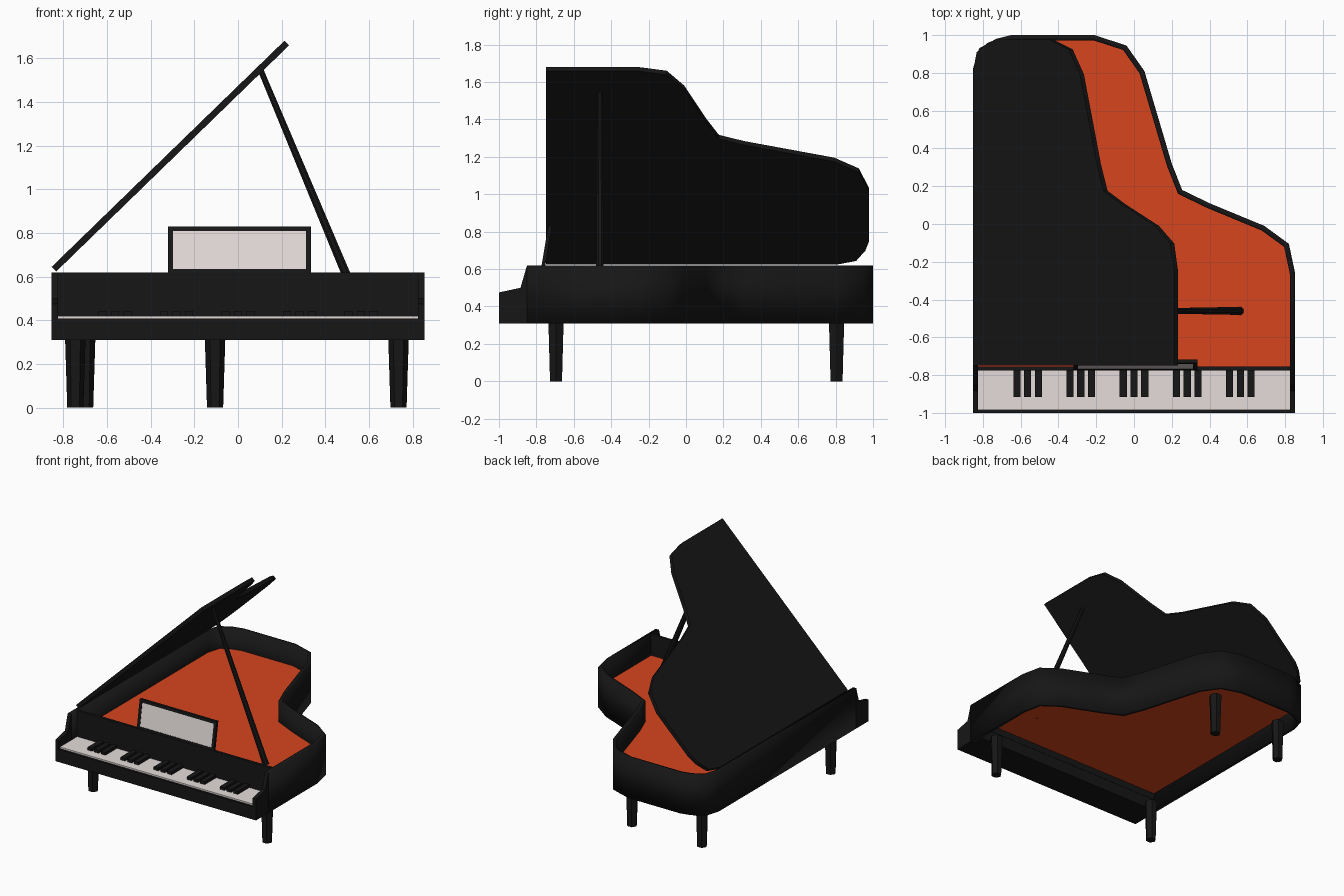
import bpy, bmesh, math
from mathutils import Vector

if "Cube" in bpy.data.objects:
    bpy.data.objects.remove(bpy.data.objects["Cube"])


def material(name, r, g, b):
    m = bpy.data.materials.new(name)
    m.diffuse_color = (r, g, b, 1)
    m.use_nodes = True
    m.node_tree.nodes["Principled BSDF"].inputs["Base Color"].default_value = m.diffuse_color
    return m


BLACK = material("black lacquer", 0.008, 0.008, 0.008)
ORANGE = material("orange soundboard", 0.68, 0.06, 0.013)
IVORY = material("ivory", 0.78, 0.72, 0.70)


def make(name, verts, faces, mat, thickness=0, offset=-1, smooth=False):
    mesh = bpy.data.meshes.new(name)
    mesh.from_pydata(verts, [], faces)
    mesh.materials.append(mat)
    ob = bpy.data.objects.new(name, mesh)
    bpy.context.collection.objects.link(ob)
    if thickness:
        mod = ob.modifiers.new("thickness", 'SOLIDIFY')
        mod.thickness, mod.offset, mod.use_even_offset = thickness, offset, True
    if smooth:
        bpy.ops.object.select_all(action='DESELECT')
        ob.select_set(True)
        bpy.context.view_layer.objects.active = ob
        bpy.ops.object.shade_smooth_by_angle(angle=math.radians(30))
    return ob


def prism(name, low, high, mat):
    """Solid between two matching loops of points."""
    n = len(low)
    faces = [tuple(range(n))[::-1], tuple(range(n, 2 * n))]
    faces += [(i, (i + 1) % n, n + (i + 1) % n, n + i) for i in range(n)]
    ob = make(name, [tuple(p) for p in low] + [tuple(p) for p in high], faces, mat)
    bm = bmesh.new()
    bm.from_mesh(ob.data)
    bmesh.ops.recalc_face_normals(bm, faces=bm.faces[:])
    bm.to_mesh(ob.data)
    bm.free()
    return ob


def box(name, x0, x1, y0, y1, z0, z1, mat):
    loop = [(x0, y0), (x1, y0), (x1, y1), (x0, y1)]
    return prism(name, [(x, y, z0) for x, y in loop], [(x, y, z1) for x, y in loop], mat)


def rod(name, a, b, r0, r1, sides, mat, twist=0):
    """Tapered straight rod with a polygon section."""
    a, b = Vector(a), Vector(b)
    q = (b - a).to_track_quat('Z', 'Y')
    ring = [Vector((math.cos(t), math.sin(t), 0)) for t in
            (twist + 2 * math.pi * i / sides for i in range(sides))]
    return prism(name, [a + q @ (p * r0) for p in ring], [b + q @ (p * r1) for p in ring], mat)


# Body outline from front right, round the tail, to the rear left
W = 0.853
CURVE = [(W, -0.26), (0.82, -0.105), (0.69, -0.01), (0.40, 0.11), (0.255, 0.18),
         (0.20, 0.32), (0.055, 0.81), (-0.04, 0.945), (-0.21, 1.0), (-0.65, 1.0),
         (-0.73, 0.98), (-0.82, 0.93), (-W, 0.82)]

# Case rim
path = [(W, -0.85)] + CURVE + [(-W, -0.85)]
n = len(path)
make("case_rim", [(x, y, z) for z in (0.31, 0.62) for x, y in path],
     [(i, i + 1, n + i + 1, n + i) for i in range(n - 1)], BLACK, 0.028, -1, True)

# Soundboard
board = [(W, -0.775)] + CURVE + [(-W, -0.775)]
make("soundboard", [(x * 0.985, y * 0.985, 0.46) for x, y in board],
     [tuple(range(len(board)))], ORANGE, 0.01)

# Raised lid, sloping up from the hinge on the left
lid = [(W, -0.765)] + CURVE + [(-W, -0.765)]
make("lid", [(-0.843 + 0.625 * (x + W), y * 0.978, 0.634 + 0.607 * (x + W)) for x, y in lid],
     [tuple(range(len(lid)))], BLACK, 0.03, 0)

# Lid prop
rod("lid_prop", (0.56, -0.46, 0.455), (0.10, -0.46, 1.555), 0.023, 0.014, 8, BLACK, math.pi / 8)

# Key cheeks
cheek = [(-1, 0.31), (-1, 0.475), (-0.885, 0.5), (-0.85, 0.62), (-0.845, 0.62), (-0.845, 0.31)]
for side, s in (("left", -1), ("right", 1)):
    prism("key_cheek_" + side, [(s * 0.825, y, z) for y, z in cheek],
          [(s * W, y, z) for y, z in cheek], BLACK)

# Key bed, fallboard and keyboard
box("key_bed", -0.83, 0.83, -1, -0.757, 0.31, 0.408, BLACK)
box("fallboard", -0.83, 0.83, -0.775, -0.755, 0.40, 0.62, BLACK)
box("white_keys", -0.825, 0.825, -0.984, -0.77, 0.40, 0.42, IVORY)
for g in range(5):
    for k in (-1, 0, 1):
        x = -0.563 + 0.2815 * g + 0.057 * k
        box("black_key", x - 0.019, x + 0.019, -0.915, -0.77, 0.415, 0.442, BLACK)


# Music desk, leaning back
def desk_slab(name, x0, x1, t0, t1, near, far, mat):
    def p(x, t, d):
        return (x, -0.772 + 0.035 * t + d, 0.62 + 0.21 * t)
    loop = [(x0, t0), (x1, t0), (x1, t1), (x0, t1)]
    return prism(name, [p(x, t, near) for x, t in loop], [p(x, t, far) for x, t in loop], mat)


desk_slab("music_desk_panel", -0.30, 0.313, 0.03, 0.93, 0.003, 0.015, IVORY)
desk_slab("music_desk_top", -0.32, 0.335, 0.9, 1, 0, 0.02, BLACK)
desk_slab("music_desk_bottom", -0.32, 0.335, 0, 0.07, 0, 0.02, BLACK)
desk_slab("music_desk_left", -0.32, -0.297, 0, 1, 0, 0.02, BLACK)
desk_slab("music_desk_right", 0.312, 0.335, 0, 1, 0, 0.02, BLACK)

# Tapered six-sided legs
for name, x, y in (("front_leg_left", -0.745, -0.695), ("front_leg_right", 0.735, -0.695),
                   ("rear_leg_left", -0.70, 0.805), ("rear_leg_middle", -0.105, 0.805)):
    rod(name, (x, y, 0), (x, y, 0.32), 0.037, 0.047, 6, BLACK)
